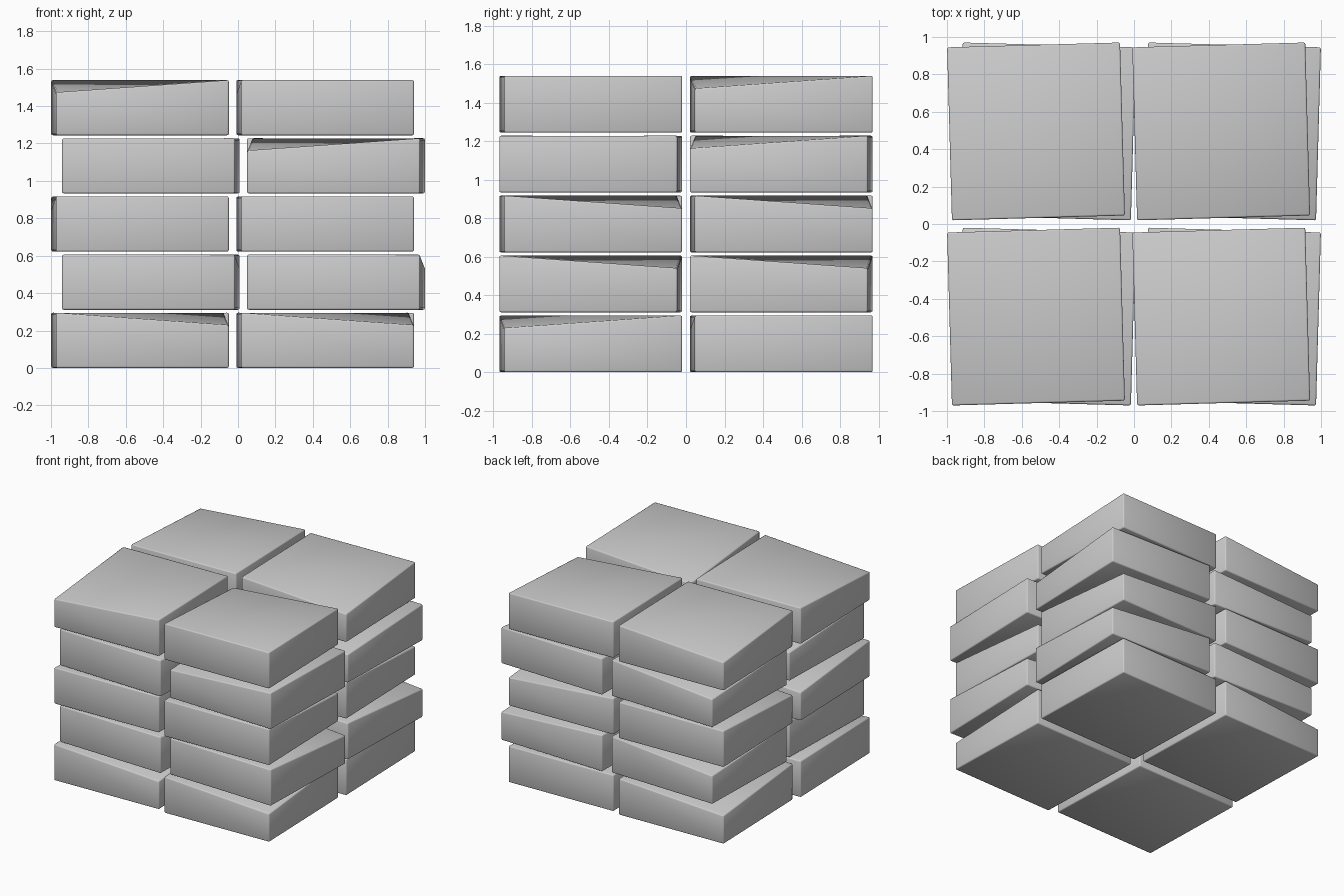
import bpy, bmesh, math

if "Cube" in bpy.data.objects:
    bpy.data.objects.remove(bpy.data.objects["Cube"])

SIZE, HEIGHT, PITCH, DROP = 0.925, 0.295, 0.311, 0.066

# Sunken top corner of each block, as (x sign, y sign)
CORNER = {"FL": (-1, -1), "FR": (1, -1), "BL": (-1, 1), "BR": (1, 1)}

# Per layer from the bottom: front left, front right, back left, back right
LAYERS = ["FR FR BL FL", "BR BR BL BR", "BL BR FL BR", "BL FL BL FR", "FL BL BL FR"]


def block(name, x, y, z, yaw, low):
    """Flat stone block with softened edges and one sunken top corner."""
    bm = bmesh.new()
    bmesh.ops.create_cube(bm, size=1)
    for v in bm.verts:
        if v.co.z > 0 and v.co.x * low[0] > 0 and v.co.y * low[1] > 0:
            v.co.z -= DROP / HEIGHT
        v.co.x *= SIZE
        v.co.y *= SIZE
        v.co.z = (v.co.z + 0.5) * HEIGHT
    bmesh.ops.bevel(bm, geom=bm.edges[:], offset=0.009, segments=2,
                    profile=0.5, affect='EDGES')
    for f in bm.faces:
        f.smooth = True
    mesh = bpy.data.meshes.new(name)
    bm.to_mesh(mesh)
    bm.free()
    ob = bpy.data.objects.new(name, mesh)
    ob.location = (x, y, z)
    ob.rotation_euler.z = yaw
    bpy.context.collection.objects.link(ob)


# Five layers of four blocks, each layer shifted and twisted the opposite way
for i, row in enumerate(LAYERS):
    side = 1 if i % 2 == 0 else -1
    lows = row.split()
    for k, place in enumerate(["FL", "FR", "BL", "BR"]):
        sx, sy = CORNER[place]
        block(f"stone_block_layer{i + 1}_{k + 1}",
              sx * 0.495 - side * 0.029, sy * 0.495, i * PITCH,
              side * math.radians(1.6), CORNER[lows[k]])
